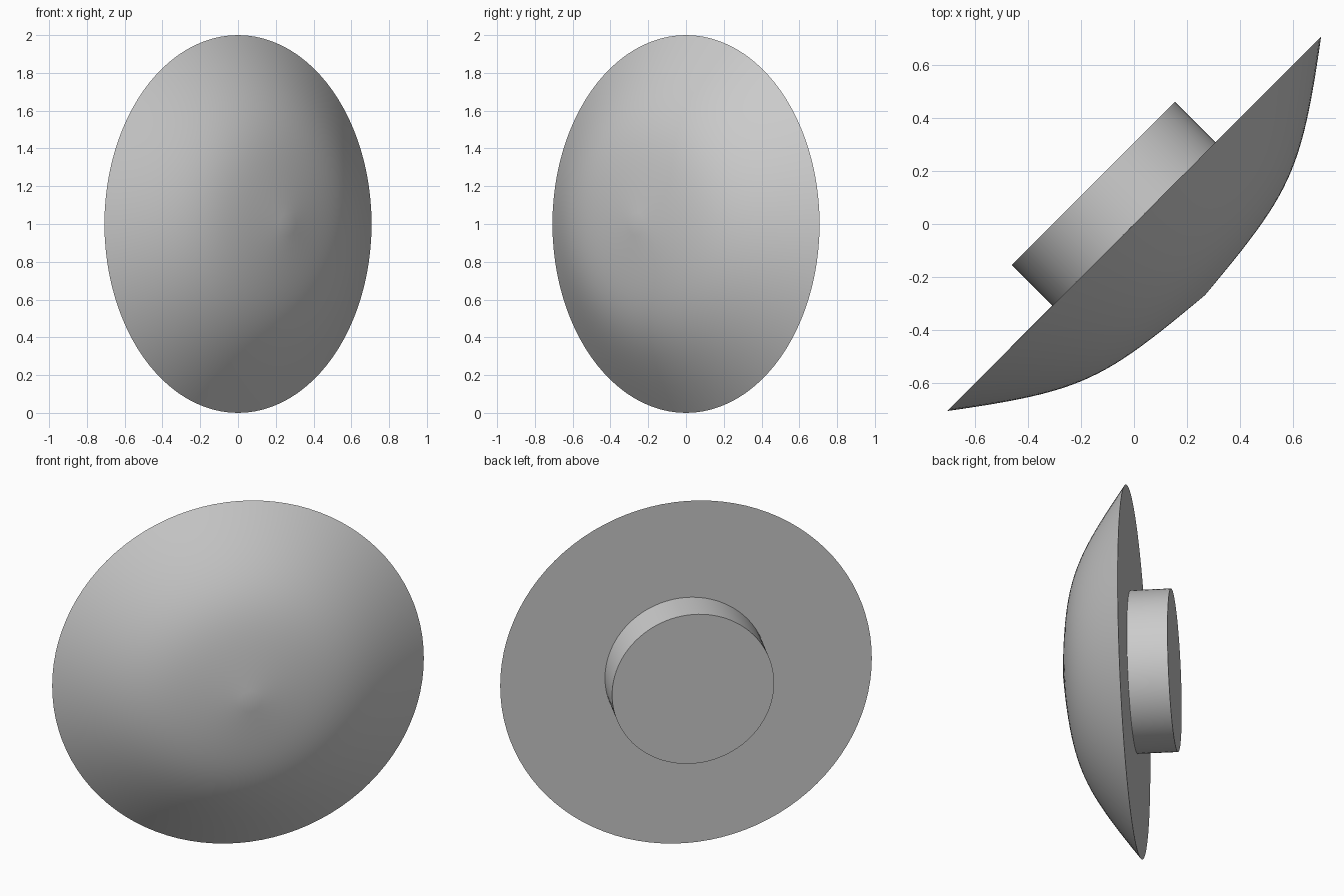
import bpy, bmesh, math
from mathutils import Matrix, Vector

cube = bpy.data.objects.get("Cube")
if cube:
    bpy.data.objects.remove(cube, do_unlink=True)

SEGMENTS = 96
grey = bpy.data.materials.new("plain_grey")
grey.use_nodes = True
colour = (0.6, 0.6, 0.6, 1)
grey.diffuse_color = colour
grey.node_tree.nodes["Principled BSDF"].inputs["Base Color"].default_value = colour

# Local z points out of the domed side, towards front +x
axis = Vector((1, -1, 0)).normalized()
placement = Matrix.Translation((0, 0, 1)) @ axis.to_track_quat('Z', 'Y').to_matrix().to_4x4()


def lathe(name, profile):
    """Revolve (radius, height) points that start and end on the axis."""
    bm = bmesh.new()
    verts = [bm.verts.new((r, 0, h)) for r, h in profile]
    edges = [bm.edges.new(pair) for pair in zip(verts, verts[1:])]
    bmesh.ops.spin(bm, geom=verts + edges, cent=(0, 0, 0), axis=(0, 0, 1),
                   angle=math.tau, steps=SEGMENTS, use_merge=True)
    bmesh.ops.remove_doubles(bm, verts=bm.verts, dist=1e-5)
    bmesh.ops.recalc_face_normals(bm, faces=bm.faces)
    mesh = bpy.data.meshes.new(name)
    bm.to_mesh(mesh)
    bm.free()
    mesh.materials.append(grey)
    obj = bpy.data.objects.new(name, mesh)
    bpy.context.collection.objects.link(obj)
    obj.matrix_world = placement
    bpy.ops.object.select_all(action='DESELECT')
    obj.select_set(True)
    bpy.context.view_layer.objects.active = obj
    bpy.ops.object.shade_smooth_by_angle(angle=math.radians(30))
    return obj


def bezier(a, b, c, d, steps):
    points = [Vector(p) for p in (a, b, c, d)]
    for i in range(steps + 1):
        t = i / steps
        weights = ((1 - t) ** 3, 3 * t * (1 - t) ** 2, 3 * t * t * (1 - t), t ** 3)
        yield tuple(sum((p * w for p, w in zip(points, weights)), Vector((0, 0))))


# Domed head: flat back, curved front with a slight point
dome = list(bezier((1, 0), (0.58, 0.315), (0.5, 0.335), (0, 0.38), 24))
lathe("domed_head", [(0, 0)] + dome)

# Short round stem behind the head
lathe("round_stem", [(0, 0), (0.436, 0), (0.436, -0.217), (0, -0.217)])
